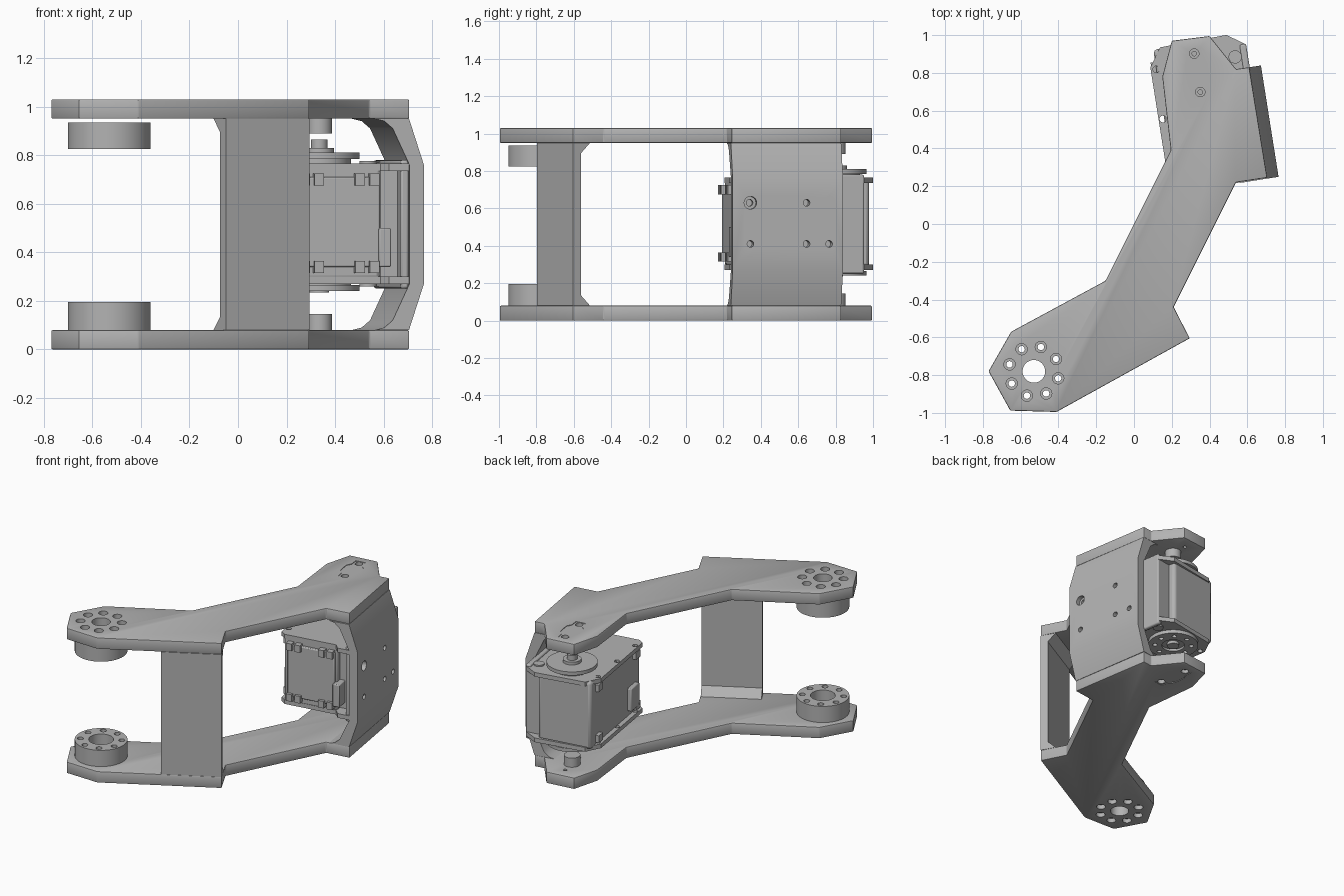
import bpy, bmesh
from math import radians, cos, sin, pi
from mathutils import Matrix, Vector

cube = bpy.data.objects.get("Cube")
if cube:
    bpy.data.objects.remove(cube, do_unlink=True)

grey = bpy.data.materials.new("machined grey")
grey.use_nodes = True
COLOUR = (0.45, 0.45, 0.45, 1)
grey.diffuse_color = COLOUR
grey.node_tree.nodes["Principled BSDF"].inputs["Base Color"].default_value = COLOUR

I4 = Matrix.Identity(4)
HEIGHT = 1.03
PLATE = 0.08
TOP = HEIGHT - PLATE
# Motor frame: x points out through the end panel, y runs along the panel
MOTOR = Matrix.Rotation(radians(9), 4, 'Z')
AXIS = (0.456, 0.738)
HUB = (-0.53, -0.78)


def finish(name, bm, matrix=I4, bevel=0.0):
    bm.transform(matrix)
    bmesh.ops.recalc_face_normals(bm, faces=bm.faces)
    mesh = bpy.data.meshes.new(name)
    bm.to_mesh(mesh)
    bm.free()
    mesh.materials.append(grey)
    obj = bpy.data.objects.new(name, mesh)
    bpy.context.collection.objects.link(obj)
    if bevel:
        mod = obj.modifiers.new("soft edges", 'BEVEL')
        mod.width, mod.segments, mod.limit_method = bevel, 2, 'ANGLE'
    return obj


def prism(name, points, z0, z1, matrix=I4, bevel=0.0):
    bm = bmesh.new()
    face = bm.faces.new([bm.verts.new((x, y, z0)) for x, y in points])
    top = bmesh.ops.extrude_face_region(bm, geom=[face])["geom"]
    bmesh.ops.translate(bm, vec=(0, 0, z1 - z0),
                        verts=[v for v in top if isinstance(v, bmesh.types.BMVert)])
    return finish(name, bm, matrix, bevel)


def box(name, x, y, z, matrix=MOTOR, bevel=0.0):
    corners = [(x[0], y[0]), (x[1], y[0]), (x[1], y[1]), (x[0], y[1])]
    return prism(name, corners, z[0], z[1], matrix, bevel)


def cylinders(name, centres, radius, z0, z1, matrix=I4, sides=32):
    bm = bmesh.new()
    for x, y in centres:
        bmesh.ops.create_cone(bm, cap_ends=True, segments=sides, radius1=radius, radius2=radius,
                              depth=z1 - z0, matrix=Matrix.Translation((x, y, (z0 + z1) / 2)))
    return finish(name, bm, matrix)


def activate(obj):
    bpy.ops.object.select_all(action='DESELECT')
    obj.select_set(True)
    bpy.context.view_layer.objects.active = obj


def cut(obj, *cutters):
    activate(obj)
    for mod in list(obj.modifiers):
        bpy.ops.object.modifier_apply(modifier=mod.name)
    for cutter in cutters:
        mod = obj.modifiers.new("cut", 'BOOLEAN')
        mod.operation, mod.solver, mod.object = 'DIFFERENCE', 'EXACT', cutter
        bpy.ops.object.modifier_apply(modifier=mod.name)
        bpy.data.objects.remove(cutter, do_unlink=True)


def ring(centre, radius, count, start):
    return [(centre[0] + radius * cos(start + 2 * pi * i / count),
             centre[1] + radius * sin(start + 2 * pi * i / count)) for i in range(count)]


bolts = ring(HUB, 0.134, 8, radians(29))
ends = [(AXIS[0], AXIS[1] + s * 0.103) for s in (1, -1)]

# Bone-shaped recess where the motor horn sits in each plate
quarter = [(0.035, 0.13), (0.038, 0.075), (0.06, 0.045), (0.062, 0.0)]
half = quarter + [(x, -y) for x, y in reversed(quarter[:-1])]
bone = [(AXIS[0] + x, AXIS[1] + y) for x, y in half + [(-x, -y) for x, y in half]]

# Cranked side plates, each with a bolt circle and a horn recess
outline = [(-0.77, -0.78), (-0.65, -0.57), (-0.15, -0.30), (0.195, 0.39), (0.15, 0.78),
           (0.20, 0.97), (0.40, 0.995), (0.54, 0.82), (0.61, 0.83), (0.705, 0.245),
           (0.54, 0.22), (0.21, -0.44), (0.295, -0.605), (-0.41, -0.995), (-0.655, -0.988)]
for name, z0, outer, inward in (("lower", 0, 0, 1), ("upper", TOP, HEIGHT, -1)):
    def span(depth):
        return sorted((outer - inward * 0.02, outer + inward * depth))
    plate = prism(name + "_plate", outline, z0, z0 + PLATE, bevel=0.006)
    cut(plate,
        cylinders("hub_bore", [HUB], 0.06, *span(0.12)),
        cylinders("bolt_seats", bolts, 0.03, *span(0.03), sides=20),
        cylinders("bolt_bores", bolts, 0.017, *span(0.12), sides=16),
        prism("horn_recess", bone, *span(0.004), matrix=MOTOR),
        cylinders("horn_seats", ends, 0.025, *span(0.03), matrix=MOTOR, sides=20),
        cylinders("horn_bores", ends, 0.012, *span(0.12), matrix=MOTOR, sides=16))

    # Hub collar on the inner side of the plate
    low, high = (PLATE, 0.195) if inward > 0 else (0.825, 0.935)
    collar = cylinders(name + "_collar", [HUB], 0.17, low, high, sides=64)
    cut(collar, cylinders("bore", [HUB], 0.08, low - 0.1, high + 0.1),
        cylinders("bolt_bores", bolts, 0.02, low - 0.1, high + 0.1, sides=16))

    # Pivot peg on the plate
    low, high = (PLATE, 0.145) if inward > 0 else (0.89, TOP)
    cylinders(name + "_pivot_peg", [AXIS], 0.053, low, high, MOTOR)

# Front cross wall, with sloped feet on its inner side
wall_axes = Matrix(((0, 0, 1, 0), (1, 0, 0, 0), (0, 1, 0, 0), (0, 0, 0, 1)))
wall_frame = Matrix.Translation((0.295, -0.605, 0)) @ Matrix.Rotation(radians(28.95), 4, 'Z')
prism("cross_wall", [(0, PLATE), (0.105, PLATE), (0.05, PLATE + 0.055), (0.05, TOP - 0.055),
                     (0.105, TOP), (0, TOP)], -0.394, 0, wall_frame @ wall_axes)

# Bowed end panel that carries the motor
panel_axes = Matrix(((1, 0, 0, 0), (0, 0, 1, 0), (0, 1, 0, 0), (0, 0, 0, 1)))
lower_half = [(0.59, PLATE), (0.733, PLATE), (0.795, 0.27)]
inner_half = [(0.735, 0.27), (0.665, 0.12), (0.63, 0.09)]
flip = lambda pts: [(x, HEIGHT - z) for x, z in reversed(pts)]
panel = prism("end_panel", lower_half + flip(lower_half) + flip(inner_half) + inner_half,
              0.127, 0.724, MOTOR @ panel_axes)
screws = [(z, b) for z in (0.41, 0.63) for b in (0.223, 0.527, 0.649)]
screw_axes = MOTOR @ Matrix(((0, 0, 1, 0), (0, 1, 0, 0), (1, 0, 0, 0), (0, 0, 0, 1)))
cut(panel, cylinders("screw_seats", screws, 0.034, 0.765, 0.85, screw_axes, 24),
    cylinders("screw_bores", screws, 0.018, 0.70, 0.85, screw_axes, 16))

# Motor body
box("motor_body", (0.245, 0.625), (0.17, 0.895), (0.285, 0.765), bevel=0.02)
box("motor_front_cover", (0.28, 0.615), (0.15, 0.18), (0.34, 0.71), bevel=0.006)
box("motor_spacer", (0.61, 0.71), (0.22, 0.85), (0.30, 0.74))
box("motor_mount", (0.70, 0.735), (0.14, 0.85), (0.25, 0.78), bevel=0.01)
box("cable_socket", (0.61, 0.66), (0.135, 0.26), (0.34, 0.50), bevel=0.006)
box("rear_socket", (0.215, 0.25), (0.24, 0.36), (0.34, 0.50), bevel=0.006)

# Eared flanges at the bottom and top of the motor
flange = [(0.215, 0.20), (0.215, 0.806), (0.283, 0.902), (0.64, 0.912), (0.733, 0.847),
          (0.733, 0.13), (0.65, 0.13), (0.62, 0.17), (0.25, 0.17)]
ears = [(0.245, 0.79), (0.238, 0.525), (0.238, 0.26), (0.667, 0.79)]
for name, z0 in (("lower", 0.27), ("upper", 0.735)):
    part = prism(name + "_motor_flange", flange, z0, z0 + 0.03, MOTOR)
    cut(part, cylinders("ear_bores", ears, 0.018, z0 - 0.1, z0 + 0.1, MOTOR, 16))
    cylinders(name + "_ear_collar", [ears[3]], 0.035, z0 - 0.01, z0 + 0.04, MOTOR, 24)

# Clips along the case joints
for level, z in (("lower", (0.315, 0.365)), ("upper", (0.675, 0.725))):
    for i, x in enumerate((0.30, 0.36, 0.53, 0.59)):
        box(f"{level}_front_clip_{i}", (x - 0.02, x + 0.02), (0.13, 0.18), z)
    for i, y in enumerate((0.25, 0.80)):
        box(f"{level}_side_clip_{i}", (0.22, 0.26), (y - 0.03, y + 0.03), z)

# Output horns and shafts
cylinders("upper_horn_base", [AXIS], 0.13, 0.76, 0.785, MOTOR, 48)
cylinders("upper_horn", [AXIS], 0.165, 0.785, 0.81, MOTOR, 64)
cylinders("upper_horn_boss", [AXIS], 0.06, 0.81, 0.83, MOTOR)
cylinders("upper_shaft", [AXIS], 0.034, 0.83, 0.865, MOTOR)
cylinders("lower_horn_base", [AXIS], 0.13, 0.262, 0.29, MOTOR, 48)
horn = cylinders("lower_horn", [AXIS], 0.165, 0.24, 0.265, MOTOR, 64)
cut(horn, cylinders("horn_seat", [AXIS], 0.075, 0.2, 0.255, MOTOR),
    cylinders("horn_bores", ring(AXIS, 0.12, 8, 0), 0.016, 0.2, 0.3, MOTOR, 16))
cylinders("lower_horn_screw", [AXIS], 0.04, 0.235, 0.26, MOTOR)

# Smooth shading with sharp edges kept
for obj in list(bpy.context.scene.objects):
    if obj.type == 'MESH':
        activate(obj)
        bpy.ops.object.shade_smooth_by_angle(angle=radians(30))
